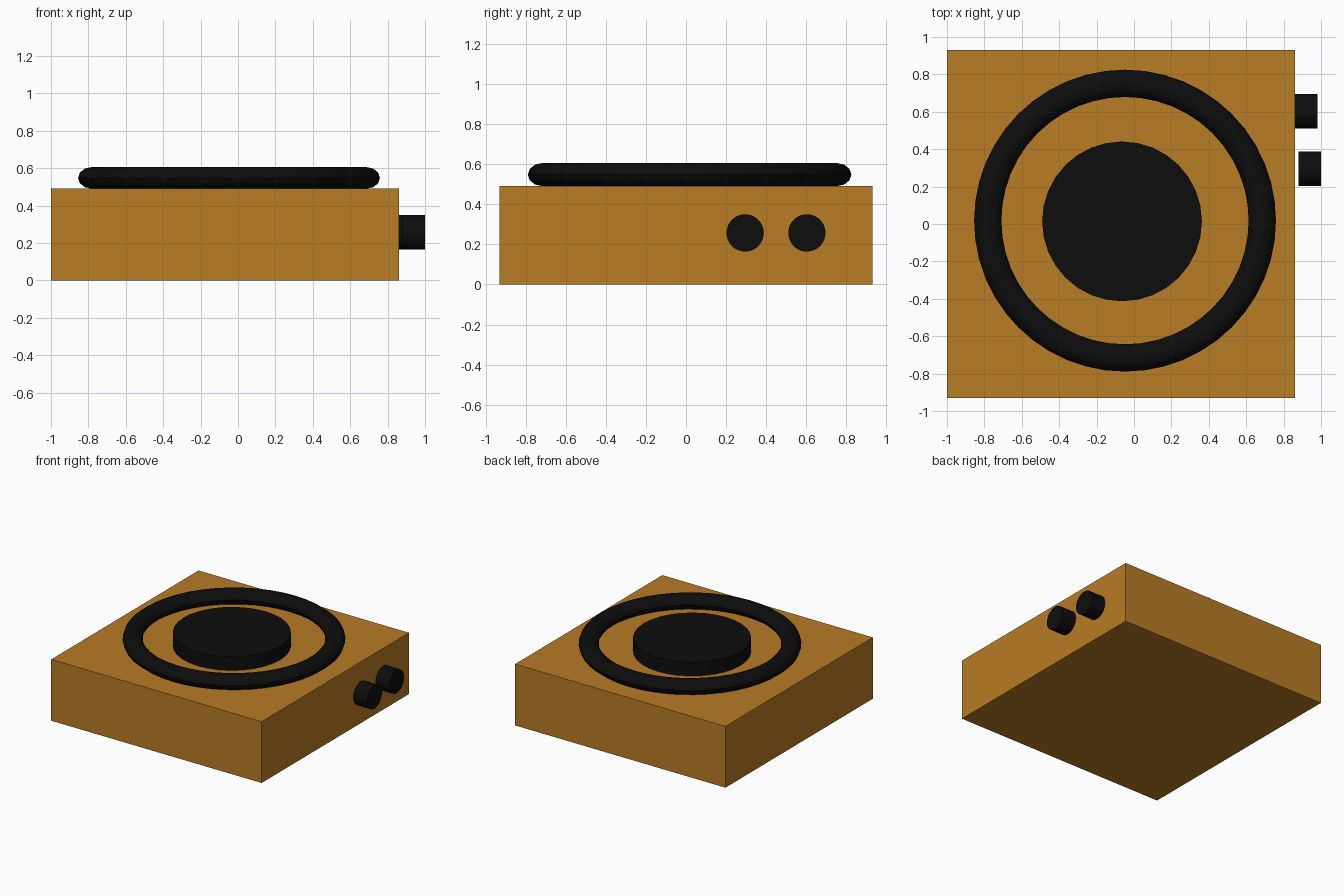
import bpy
from math import pi, radians

if "Cube" in bpy.data.objects:
    bpy.data.objects.remove(bpy.data.objects["Cube"])


def material(name, color):
    m = bpy.data.materials.new(name)
    m.diffuse_color = color
    m.use_nodes = True
    m.node_tree.nodes["Principled BSDF"].inputs["Base Color"].default_value = m.diffuse_color
    return m


WOOD = material("amber_wood", (0.48, 0.20, 0.018, 1))
BLACK = material("black", (0.004, 0.004, 0.004, 1))


def finish(name, mat, smooth=True):
    ob = bpy.context.object
    ob.name = name
    ob.data.materials.append(mat)
    bpy.ops.object.transform_apply(location=False, rotation=True, scale=True)
    if smooth:
        bpy.ops.object.shade_smooth_by_angle(angle=radians(35))
    return ob


def cylinder(name, radius, depth, location, rotation=(0, 0, 0)):
    bpy.ops.mesh.primitive_cylinder_add(vertices=32, radius=radius, depth=depth,
                                        location=location, rotation=rotation)
    return finish(name, BLACK)


# Box body
bpy.ops.mesh.primitive_cube_add(size=1, location=(-0.07, 0, 0.245))
bpy.context.object.scale = (1.86, 1.86, 0.49)
finish("body", WOOD, smooth=False)

# Flattened ring resting on the top
bpy.ops.mesh.primitive_torus_add(location=(-0.048, 0.018, 0.548),
                                 major_segments=48, minor_segments=12,
                                 major_radius=0.734, minor_radius=0.073)
bpy.context.object.scale = (1, 1, 0.79)
finish("outer_ring", BLACK)

# Raised disc in the middle
cylinder("centre_disc", 0.427, 0.11, (-0.064, 0.014, 0.545))

# Two knobs on the right side, the front one slightly proud
for name, x, y in (("back_knob", 0.92, 0.603), ("front_knob", 0.94, 0.295)):
    cylinder(name, 0.093, 0.12, (x, y, 0.257), (0, pi / 2, 0))
